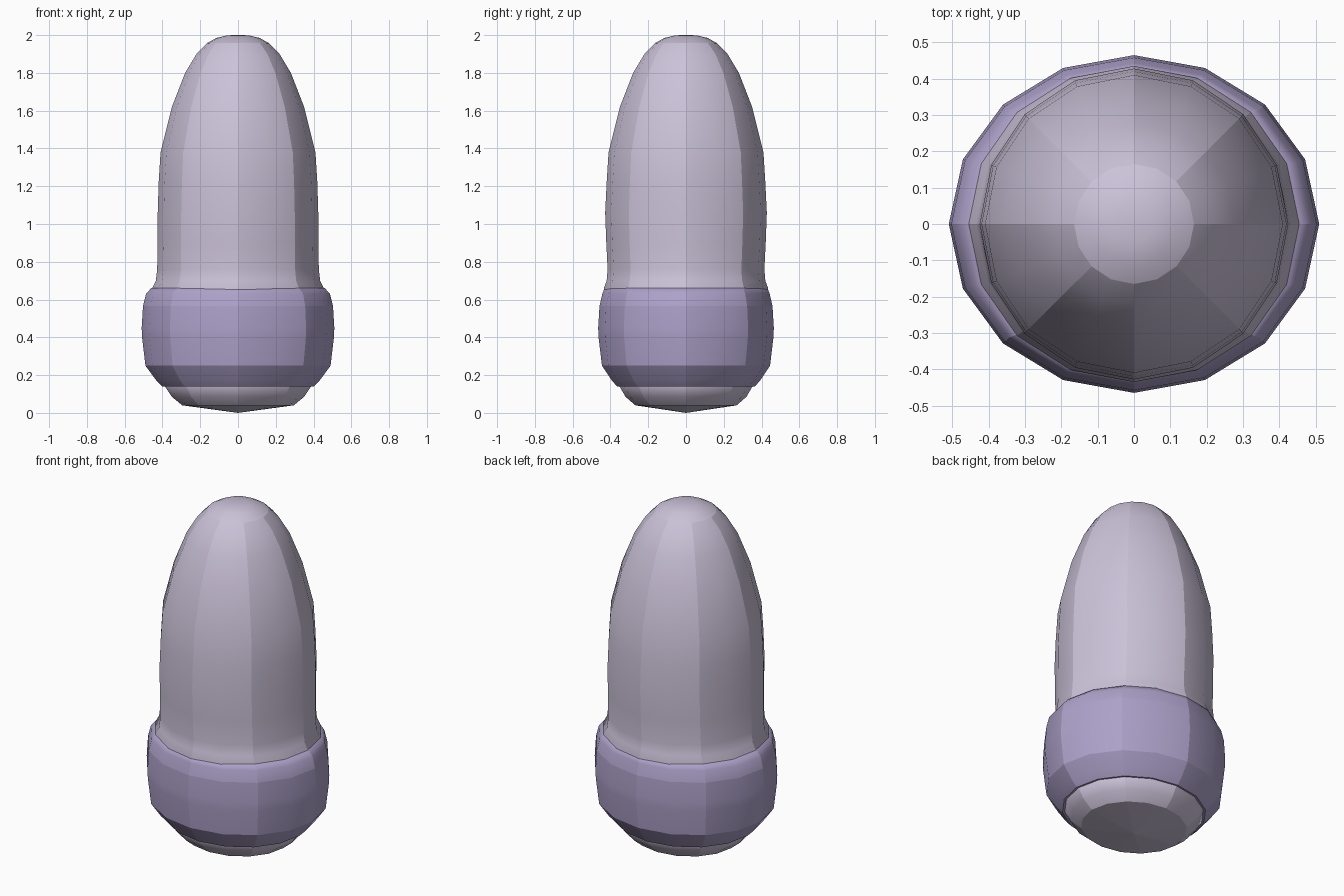
import bpy, bmesh, math

if "Cube" in bpy.data.objects:
    bpy.data.objects.remove(bpy.data.objects["Cube"])

SIDES = 16


def material(name, rgb):
    m = bpy.data.materials.new(name)
    m.diffuse_color = (*rgb, 1)
    m.use_nodes = True
    m.node_tree.nodes["Principled BSDF"].inputs["Base Color"].default_value = m.diffuse_color
    return m


def lathe(name, profile, mat, sharp_rings=()):
    """Elliptical revolve; profile rows are (x radius, y radius, z), bottom to top."""
    bm = bmesh.new()
    rings = []
    for rx, ry, z in profile:
        if rx == 0:
            rings.append([bm.verts.new((0, 0, z))] * SIDES)
        else:
            rings.append([bm.verts.new((rx * math.cos(2 * math.pi * i / SIDES),
                                        ry * math.sin(2 * math.pi * i / SIDES), z))
                          for i in range(SIDES)])
    for a, b in zip(rings, rings[1:]):
        for i in range(SIDES):
            j = (i + 1) % SIDES
            quad = list(dict.fromkeys((a[i], a[j], b[j], b[i])))
            bm.faces.new(quad).smooth = True
    # vertical creases every 45 degrees, except over the smooth tip
    for a, b in zip(rings, rings[1:]):
        if a[0].co.z > 1.93:
            continue
        for i in range(0, SIDES, 2):
            e = bm.edges.get((a[i], b[i]))
            if e:
                e.smooth = False
    # horizontal creases
    for k in sharp_rings:
        for i in range(SIDES):
            bm.edges.get((rings[k][i], rings[k][(i + 1) % SIDES])).smooth = False
    bmesh.ops.recalc_face_normals(bm, faces=bm.faces)
    me = bpy.data.meshes.new(name)
    bm.to_mesh(me)
    bm.free()
    me.materials.append(mat)
    ob = bpy.data.objects.new(name, me)
    bpy.context.collection.objects.link(ob)
    return ob


pale = material("pale lilac grey", (0.60, 0.54, 0.69))
violet = material("dusty violet", (0.42, 0.36, 0.59))

# tall domed body, flaring slightly into the collar
lathe("body", [
    (0.46, 0.43, 0.62), (0.455, 0.435, 0.66), (0.435, 0.42, 0.70),
    (0.428, 0.415, 0.76), (0.425, 0.422, 0.90), (0.425, 0.428, 1.06),
    (0.42, 0.42, 1.22), (0.41, 0.41, 1.38), (0.35, 0.35, 1.62),
    (0.28, 0.28, 1.80), (0.22, 0.22, 1.90), (0.165, 0.165, 1.957),
    (0.115, 0.115, 1.985), (0.055, 0.055, 1.999), (0, 0, 2.0)], pale, (11,))

# wide collar
lathe("collar", [
    (0.35, 0.32, 0.145), (0.40, 0.365, 0.14), (0.435, 0.395, 0.175),
    (0.49, 0.445, 0.25), (0.508, 0.463, 0.40), (0.51, 0.465, 0.45),
    (0.503, 0.458, 0.565), (0.487, 0.443, 0.63), (0.46, 0.432, 0.66),
    (0.40, 0.39, 0.66)], violet, (1, 3, 6))

# shallow pointed base
lathe("base", [
    (0, 0, 0.0), (0.295, 0.268, 0.04), (0.35, 0.32, 0.085),
    (0.39, 0.355, 0.145), (0.38, 0.35, 0.20)], pale, (1,))
